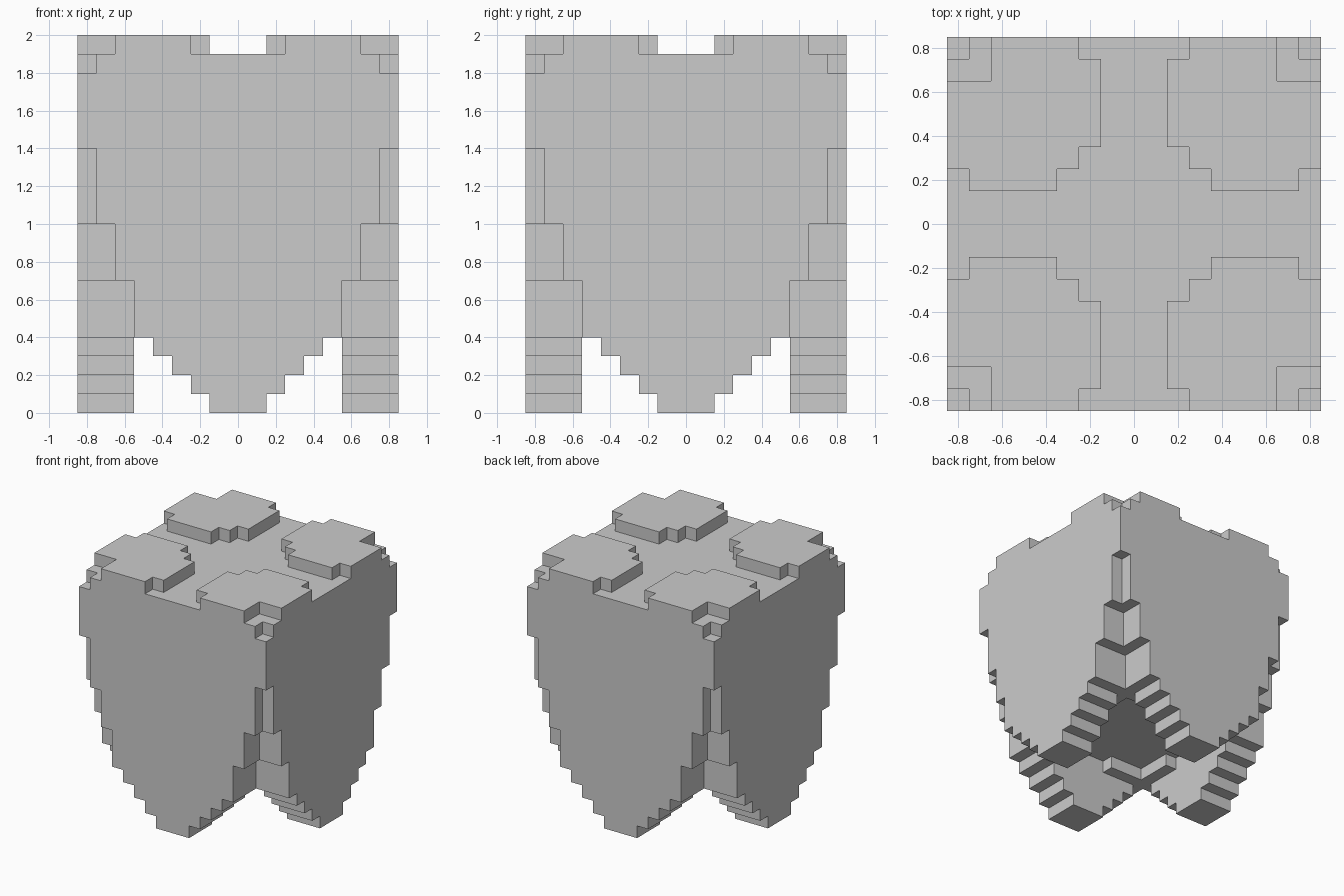
import bpy, bmesh, math

if "Cube" in bpy.data.objects:
    bpy.data.objects.remove(bpy.data.objects["Cube"])

S = 0.1      # block size
R = 8        # blocks run from -R to R in x and y
blocks = set()


def fill(layers, test, add=True):
    """Add or carve blocks in the given layers; test sees |x|, |y|, layer (4-way mirrored)."""
    for k in layers:
        for i in range(-R, R + 1):
            for j in range(-R, R + 1):
                if test(abs(i), abs(j), k):
                    (blocks.add if add else blocks.discard)((i, j, k))


def notch(layers, n):
    """Cut an n x n square out of each vertical corner."""
    fill(layers, lambda x, y, k: min(x, y) > R - n, add=False)


# Crown body, with corners that taper in towards the bottom
fill(range(4, 19), lambda x, y, k: True)
notch(range(4, 7), 3)
notch(range(7, 10), 2)
notch(range(10, 14), 1)
notch([18], 1)

# Shallow hollow under the crown, between the roots
fill([4], lambda x, y, k: max(x, y) <= 4 or (max(x, y) == 5 and min(x, y) <= 1), add=False)

# Four stepped roots, one in the middle of each side
fill(range(0, 4), lambda x, y, k: max(x, y) >= 6 and min(x, y) <= 1 + k)

# Four cusps with stepped corners on the top
fill([19], lambda x, y, k: min(x, y) >= 2 and x + y > 5
     and (min(x, y), max(x, y)) != (2, R))
notch([19], 2)

# Skin the outside of the blocks, then merge flat areas
bm = bmesh.new()
verts = {}


def vert(p):
    if p not in verts:
        verts[p] = bm.verts.new(((p[0] - 0.5) * S, (p[1] - 0.5) * S, p[2] * S))
    return verts[p]


for c in sorted(blocks):
    for axis in range(3):
        u, v = (axis + 1) % 3, (axis + 2) % 3
        for side in (0, 1):
            near = list(c)
            near[axis] += 1 if side else -1
            if tuple(near) in blocks:
                continue
            quad = []
            for du, dv in ((0, 0), (1, 0), (1, 1), (0, 1)):
                p = list(c)
                p[axis] += side
                p[u] += du
                p[v] += dv
                quad.append(vert(tuple(p)))
            bm.faces.new(quad if side else quad[::-1])

bmesh.ops.dissolve_limit(bm, angle_limit=math.radians(1),
                         verts=bm.verts[:], edges=bm.edges[:])
mesh = bpy.data.meshes.new("block_tooth")
bm.to_mesh(mesh)
bm.free()
bpy.context.collection.objects.link(bpy.data.objects.new("block_tooth", mesh))
